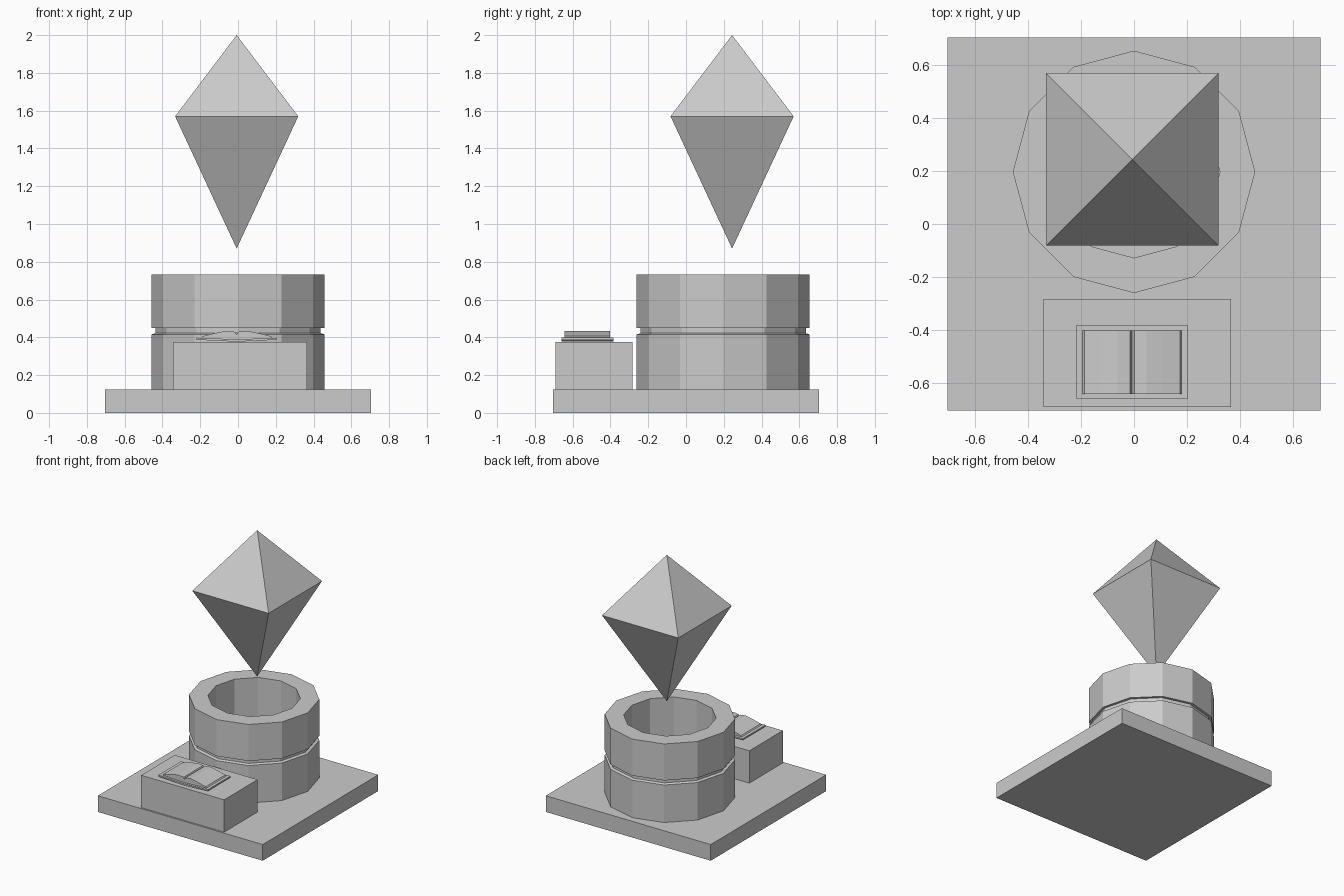
import bpy, bmesh, math

if "Cube" in bpy.data.objects:
    bpy.data.objects.remove(bpy.data.objects["Cube"])


def make(name, verts, faces):
    mesh = bpy.data.meshes.new(name)
    mesh.from_pydata(verts, [], faces)
    bm = bmesh.new()
    bm.from_mesh(mesh)
    bmesh.ops.recalc_face_normals(bm, faces=bm.faces)
    bm.to_mesh(mesh)
    bm.free()
    obj = bpy.data.objects.new(name, mesh)
    bpy.context.collection.objects.link(obj)
    return obj


def box(name, x0, x1, y0, y1, z0, z1):
    return extrude_y(name, [(x0, z0), (x1, z0), (x1, z1), (x0, z1)], y0, y1)


def extrude_y(name, profile, y0, y1):
    """Extrude an x-z outline along y."""
    n = len(profile)
    verts = [(x, y, z) for y in (y0, y1) for x, z in profile]
    faces = [(i, (i + 1) % n, (i + 1) % n + n, i + n) for i in range(n)]
    faces += [tuple(range(n)), tuple(range(n, 2 * n))]
    return make(name, verts, faces)


def lathe(name, profile, centre, sides):
    """Spin a closed radius-height outline round a vertical axis."""
    n = len(profile)
    verts = []
    for s in range(sides):
        a = math.tau * s / sides
        verts += [(centre[0] + r * math.cos(a), centre[1] + r * math.sin(a), z)
                  for r, z in profile]
    faces = [(s * n + i, s * n + (i + 1) % n,
              (s + 1) % sides * n + (i + 1) % n, (s + 1) % sides * n + i)
             for s in range(sides) for i in range(n)]
    return make(name, verts, faces)


def mirrored(half, cx):
    """Complete an outline given as (offset, z) points of its right half."""
    right = [(cx + x, z) for x, z in half]
    left = [(cx - x, z) for x, z in reversed(half) if x > 0]
    return right + left


# Floor slab and book stand
box("base_slab", -0.705, 0.705, -0.705, 0.705, 0, 0.125)
box("book_stand", -0.343, 0.366, -0.692, -0.283, 0.125, 0.375)

# Hollow twelve-sided pedestal with a groove round the middle
lathe("round_pedestal",
      [(0.325, 0.125), (0.458, 0.125), (0.458, 0.415), (0.438, 0.422),
       (0.438, 0.45), (0.458, 0.45), (0.458, 0.732), (0.325, 0.732)],
      (0, 0.197), 12)

# Floating crystal
cx, cy, r = -0.007, 0.244, 0.326
make("crystal",
     [(cx - r, cy - r, 1.57), (cx + r, cy - r, 1.57), (cx + r, cy + r, 1.57),
      (cx - r, cy + r, 1.57), (cx, cy, 2.0), (cx, cy, 0.87)],
     [(i, (i + 1) % 4, k) for i in range(4) for k in (4, 5)])

# Open book: shallow V cover, arched pages with a centre crease
extrude_y("book_cover",
          mirrored([(0, 0.377), (0.212, 0.387), (0.212, 0.398), (0, 0.389)], cx),
          -0.66, -0.383)
extrude_y("book_pages",
          mirrored([(0, 0.388), (0.188, 0.396), (0.181, 0.406), (0.115, 0.422),
                    (0.055, 0.434), (0.008, 0.429), (0, 0.414)], cx),
          -0.643, -0.403)
